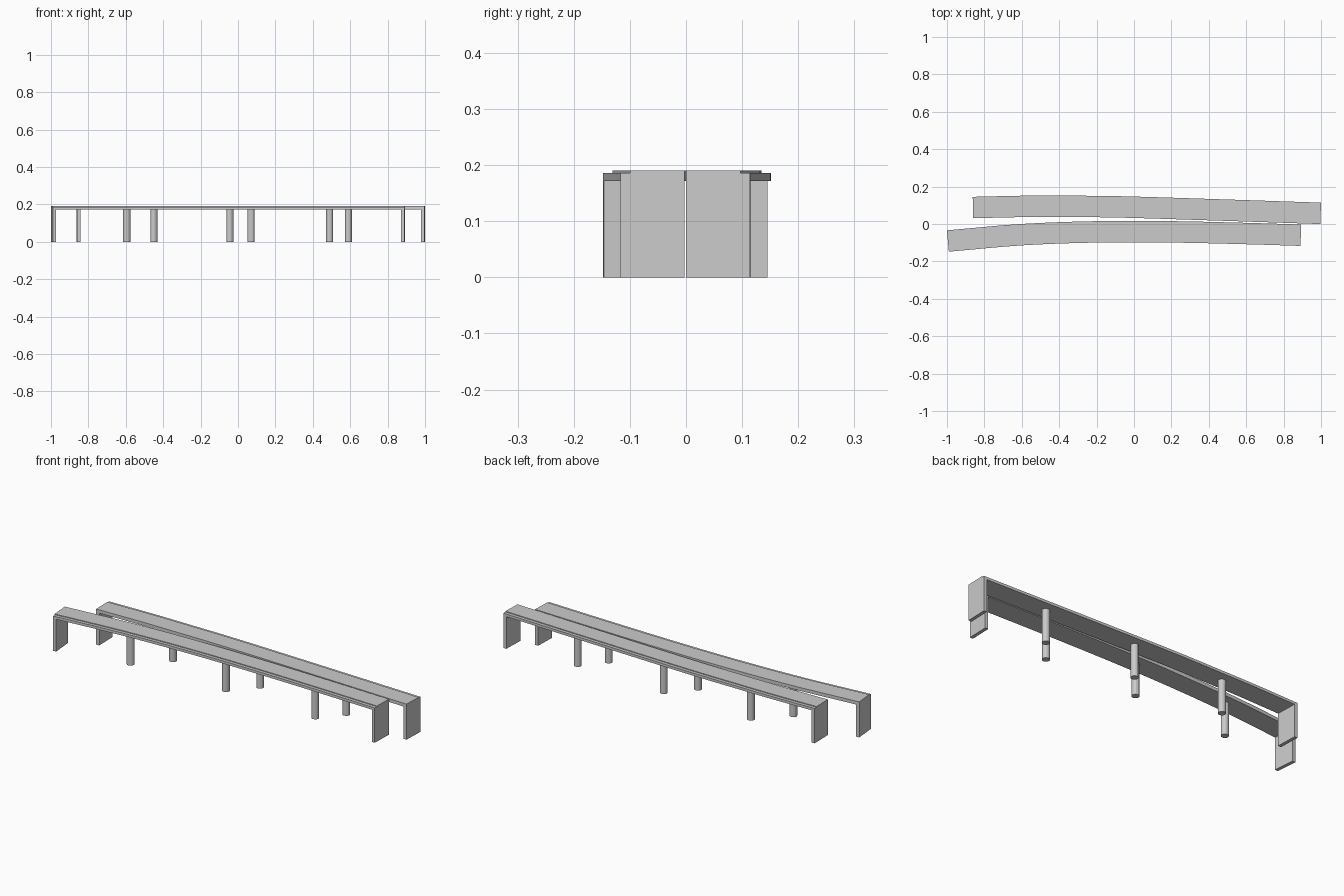
import bpy, bmesh, math
from mathutils import Vector

if "Cube" in bpy.data.objects:
    bpy.data.objects.remove(bpy.data.objects["Cube"])

HALF = 0.0572      # half deck width
LIP = 0.017        # step-back of the road surface on the outer side
Z_SOFFIT, Z_SLAB, Z_TOP = 0.172, 0.186, 0.19


def catmull(pts, n=4):
    """Smooth polyline through a few centreline points."""
    p = [Vector(q) for q in pts]
    p = [2 * p[0] - p[1]] + p + [2 * p[-1] - p[-2]]
    out = []
    for i in range(1, len(p) - 2):
        a, b, c, d = p[i - 1:i + 3]
        for k in range(n):
            t = k / n
            out.append(0.5 * (2 * b + (c - a) * t + (2 * a - 5 * b + 4 * c - d) * t * t
                              + (3 * b - a - 3 * c + d) * t ** 3))
    return out + [p[-2]]


def normal(path, i):
    d = path[min(i + 1, len(path) - 1)] - path[max(i - 1, 0)]
    return Vector((-d.y, d.x)).normalized()


def sweep(name, path, normals, profile):
    """Sweep an (offset, z) profile along the path, with capped ends."""
    bm = bmesh.new()
    rings = [[bm.verts.new((*(p + n * o), z)) for o, z in profile]
             for p, n in zip(path, normals)]
    m = len(profile)
    for r, s in zip(rings, rings[1:]):
        for j in range(m):
            bm.faces.new((r[j], r[(j + 1) % m], s[(j + 1) % m], s[j]))
    bm.faces.new(rings[0])
    bm.faces.new(rings[-1][::-1])
    bmesh.ops.recalc_face_normals(bm, faces=bm.faces)
    me = bpy.data.meshes.new(name)
    bm.to_mesh(me)
    bm.free()
    ob = bpy.data.objects.new(name, me)
    bpy.context.collection.objects.link(ob)
    return ob


def bridge(name, pts, outer, column_xs):
    path = catmull(pts)
    normals = [normal(path, i) for i in range(len(path))]
    # deck with a small step along its outer edge
    o = outer
    sweep(name + "_deck", path, normals,
          [(-o * HALF, Z_SOFFIT), (o * HALF, Z_SOFFIT), (o * HALF, Z_SLAB),
           (o * (HALF - LIP), Z_SLAB), (o * (HALF - LIP), Z_TOP), (-o * HALF, Z_TOP)])
    # end walls
    wall = [(-HALF, 0), (HALF, 0), (HALF, Z_SOFFIT), (-HALF, Z_SOFFIT)]
    for label, i, j in (("left", 0, 1), ("right", -1, -2)):
        step = (path[j] - path[i]).normalized() * 0.018
        sweep(f"{name}_{label}_wall", [path[i], path[i] + step], [normals[i]] * 2, wall)
    # round columns on the centreline
    for k, x in enumerate(column_xs):
        a, b = next((a, b) for a, b in zip(path, path[1:]) if a.x <= x <= b.x)
        c = a.lerp(b, (x - a.x) / (b.x - a.x))
        bpy.ops.mesh.primitive_cylinder_add(vertices=12, radius=0.019, depth=Z_SOFFIT,
                                            location=(c.x, c.y, Z_SOFFIT / 2))
        bpy.context.object.name = f"{name}_column_{k + 1}"


bridge("back_bridge",
       [(-0.861, 0.088), (-0.6, 0.094), (-0.4, 0.094), (-0.1, 0.092), (0.4, 0.077), (0.998, 0.057)],
       1, (-0.45, 0.07, 0.59))
bridge("front_bridge",
       [(-0.995, -0.091), (-0.6, -0.057), (-0.2, -0.042), (0.2, -0.042), (0.6, -0.051), (0.892, -0.06)],
       -1, (-0.595, -0.043, 0.49))
